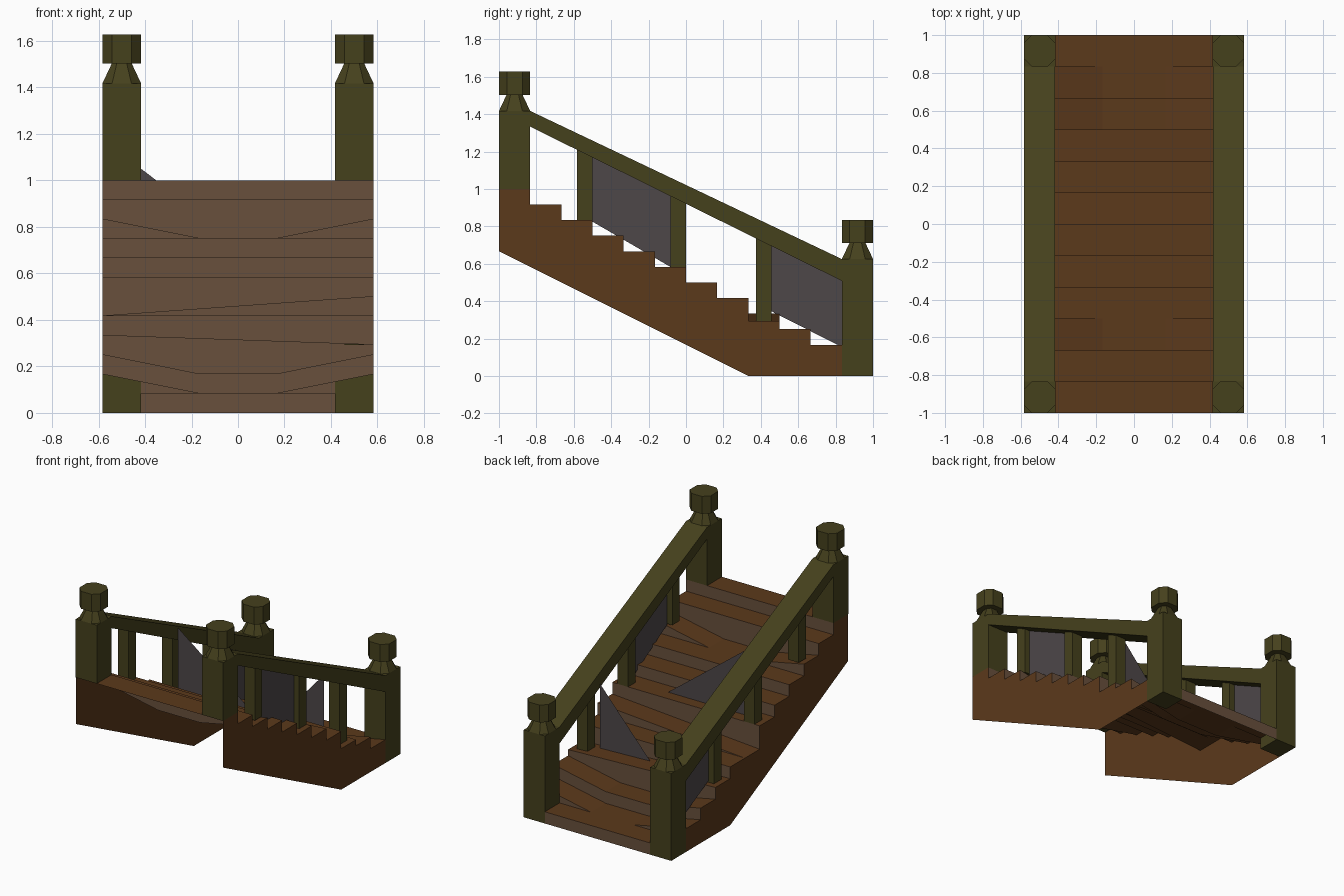
import bpy, bmesh

if "Cube" in bpy.data.objects:
    bpy.data.objects.remove(bpy.data.objects["Cube"])

W, I = 0.583, 0.417          # outer and inner half widths
RUN, RISE = 1 / 6, 1 / 12    # tread depth and step height


def material(name, rgb):
    m = bpy.data.materials.new(name)
    m.diffuse_color = (*rgb, 1)
    m.use_nodes = True
    m.node_tree.nodes["Principled BSDF"].inputs["Base Color"].default_value = m.diffuse_color
    return m


wood = material("brown_wood", (0.105, 0.041, 0.011))
riser_wood = material("riser_wood", (0.14, 0.08, 0.045))
olive = material("olive_wood", (0.06, 0.052, 0.012))
web = material("dusty_web", (0.075, 0.063, 0.066))


def make(name, bm, *mats, fix=True):
    if fix:
        bmesh.ops.recalc_face_normals(bm, faces=bm.faces)
    me = bpy.data.meshes.new(name)
    bm.to_mesh(me)
    bm.free()
    for m in mats:
        me.materials.append(m)
    ob = bpy.data.objects.new(name, me)
    bpy.context.collection.objects.link(ob)
    return ob


def face(bm, pts, mat=0):
    f = bm.faces.new([bm.verts.new(p) for p in pts])
    f.material_index = mat


def loft(bm, rings):
    loops = [[bm.verts.new(p) for p in r] for r in rings]
    n = len(loops[0])
    for a, b in zip(loops, loops[1:]):
        for i in range(n):
            bm.faces.new((a[i], a[(i + 1) % n], b[(i + 1) % n], b[i]))
    bm.faces.new(loops[0][::-1])
    bm.faces.new(loops[-1])


def sheet(name, pts):
    bm = bmesh.new()
    face(bm, pts)
    return make(name, bm, web, fix=False)


# Step heights at five columns; a few treads are sagging or tilted
xs = [-W, -I, -0.167, 0.167, I, W]


def sag(z):
    t = (I - 0.167) / (W - 0.167)
    m = z - RISE + RISE * t
    return [z, m, z - RISE, z - RISE, m, z]


def tilt(a, b):
    return [a + (b - a) * (x + W) / (2 * W) for x in xs]


rows = [[1 - i * RISE] * 6 for i in range(12)]
rows[2] = sag(10 / 12)
rows[6] = tilt(5 / 12, 0.5)
rows[8] = tilt(4 / 12, 0.293)
rows[9] = sag(3 / 12)
rows[10] = sag(2 / 12)

# Treads and risers: an open shell, bottom step fits between the posts
bm = bmesh.new()
for i, z in enumerate(rows):
    y0, y1 = -1 + i * RUN, -1 + (i + 1) * RUN
    low = rows[i + 1] if i < 11 else [0] * 6
    for k in range(5):
        a, b = xs[k], xs[k + 1]
        outer = k in (0, 4)
        if not (outer and i == 11):
            face(bm, [(a, y0, z[k]), (b, y0, z[k + 1]), (b, y1, z[k + 1]), (a, y1, z[k])])
        if outer and i >= 10:
            continue
        pts = [(a, y1, z[k]), (b, y1, z[k + 1]), (b, y1, low[k + 1]), (a, y1, low[k])]
        pts = [p for j, p in enumerate(pts) if all(abs(p[0] - q[0]) + abs(p[2] - q[2]) > 1e-4 for q in pts[:j])]
        if len(pts) > 2:
            face(bm, pts, 1)
bmesh.ops.remove_doubles(bm, verts=bm.verts, dist=1e-4)
make("steps", bm, wood, riser_wood, fix=False)

# Sawtooth side boards following the step ends
for side, s, col in (("left", -1, 0), ("right", 1, 5)):
    prof = [(-1, 2 / 3)]
    for i in range(11):
        for y in (-1 + i * RUN, -1 + (i + 1) * RUN):
            if (y, rows[i][col]) != prof[-1]:
                prof.append((y, rows[i][col]))
    prof += [(5 / 6, 0), (1 / 3, 0)]
    if s < 0:
        prof.reverse()
    bm = bmesh.new()
    face(bm, [(s * W, y, z) for y, z in prof])
    make(side + "_side_board", bm, wood, fix=False)


# Posts with tapered neck and octagonal cap
def square(cx, cy, h, z):
    return [(cx - h, cy - h, z), (cx + h, cy - h, z), (cx + h, cy + h, z), (cx - h, cy + h, z)]


def octagon(cx, cy, h, z):
    c = h / 2
    return [(cx + x, cy + y, z) for x, y in
            ((-c, -h), (c, -h), (h, -c), (h, c), (c, h), (-c, h), (-h, c), (-h, -c))]


def rail_z(y, top):
    a, b = (1.417, 0.625) if top else (1.333, 0.508)
    return a + (b - a) * (y + 5 / 6) / (5 / 3)


H = RUN / 2
for side, s in (("left", -1), ("right", 1)):
    cx = s * 0.5
    for end, cy, z0, z1 in (("upper", -1 + H, 1, 1.417), ("lower", 1 - H, 0, 0.625)):
        bm = bmesh.new()
        loft(bm, [square(cx, cy, H, z0), square(cx, cy, H, z1)])
        loft(bm, [octagon(cx, cy, H * k, z1 + dz) for k, dz in
                  ((1, 0), (0.52, 0.085), (1, 0.0851), (1, 0.21))])
        make(f"{side}_{end}_post", bm, olive)

    # Sloping handrail
    bm = bmesh.new()
    loft(bm, [[(s * I, y, rail_z(y, 0)), (s * W, y, rail_z(y, 0)),
               (s * W, y, rail_z(y, 1)), (s * I, y, rail_z(y, 1))] for y in (-5 / 6, 5 / 6)])
    make(side + "_handrail", bm, olive)

    # Balusters
    for n, (y, z) in enumerate(((-0.5417, 0.833), (-0.0417, 0.583), (0.4167, 0.293 if s > 0 else 0.333))):
        bm = bmesh.new()
        loft(bm, [square(cx, y, 0.0417, z), square(cx, y, 0.0417, rail_z(y, 0) + 0.04)])
        make(f"{side}_baluster_{n + 1}", bm, olive)

# Webs stretched between the balusters
for name, x, ya, yb, za, zb in (("right_web_panel", 0.5, -0.5, -0.083, 0.825, 0.583),
                                ("left_web_panel", -0.5, 0.458, 0.833, 0.345, 0.155)):
    sheet(name, [(x, ya, za), (x, yb, zb), (x, yb, rail_z(yb, 0)), (x, ya, rail_z(ya, 0))])

# Triangular webs reaching across the steps
sheet("upper_corner_web", [(-I, -0.083, 1.05), (-I, -0.083, 0.583), (0.2, -0.083, 0.583)])
sheet("lower_corner_web", [(I, 0.375, 0.76), (I, 0.375, 0.3), (0.02, 0.375, 0.313)])
